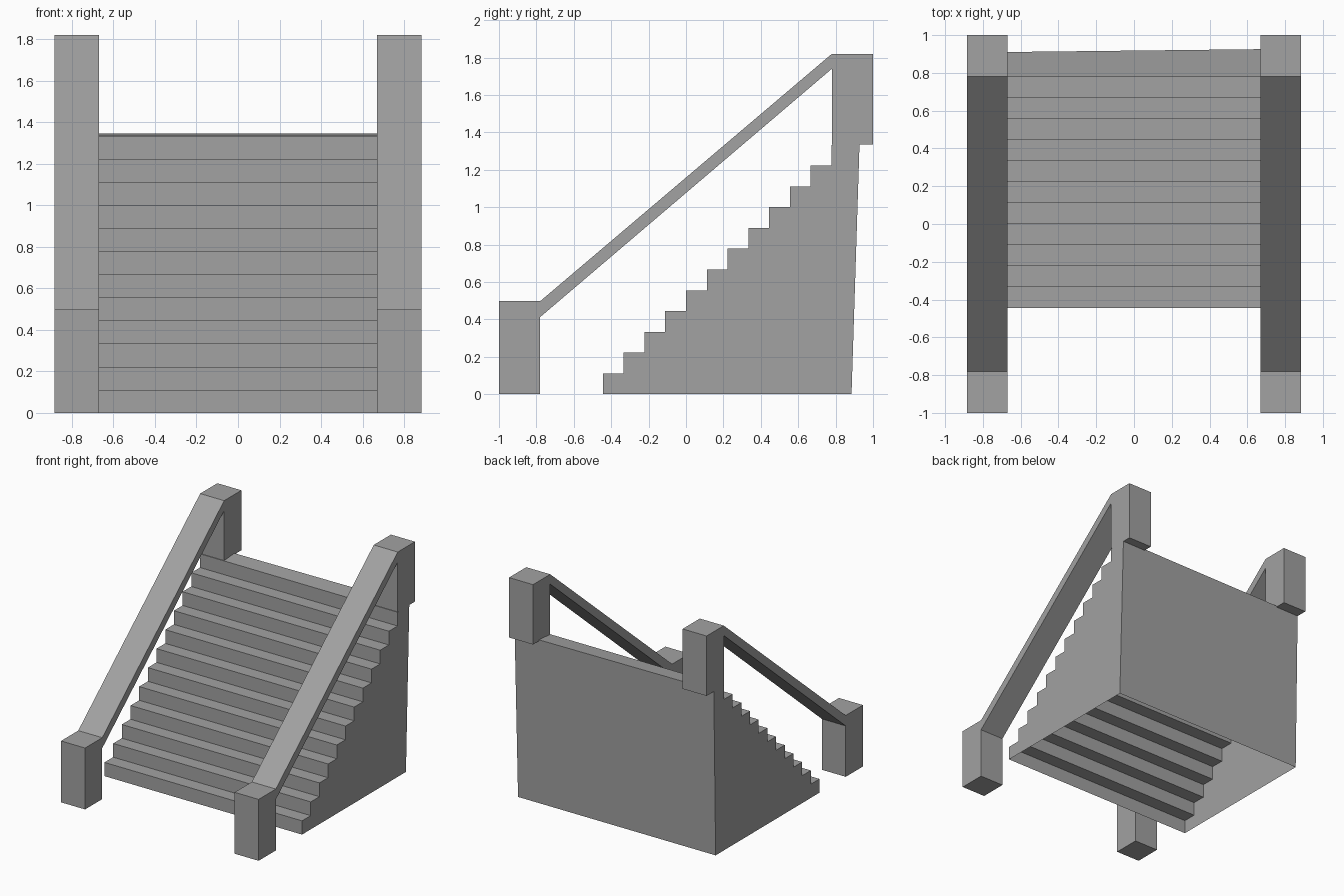
import bpy
import bmesh

cube = bpy.data.objects.get("Cube")
if cube:
    bpy.data.objects.remove(cube, do_unlink=True)

# One plain stone grey
stone = bpy.data.materials.new("stone grey")
stone.use_nodes = True
GREY = (0.36, 0.36, 0.36, 1)
stone.diffuse_color = GREY
stone.node_tree.nodes["Principled BSDF"].inputs["Base Color"].default_value = GREY

HALF_WIDTH = 0.885
RAIL_INNER = 0.67
STEPS = 12
STEP = 1 / 9          # rise and run are equal
FRONT = -4 / 9        # y of the first riser


def extrude_profile(name, left, right, x0, x1, open_bottom=False):
    """Join two matching (y, z) outlines, one at x0 and one at x1."""
    bm = bmesh.new()
    a = [bm.verts.new((x0, y, z)) for y, z in left]
    b = [bm.verts.new((x1, y, z)) for y, z in right]
    bm.faces.new(a)
    bm.faces.new(b[::-1])
    n = len(a)
    for i in range(n):
        j = (i + 1) % n
        face = (a[j], a[i], b[i], b[j])
        if not (open_bottom and j == 0):
            bm.faces.new(face)
    bmesh.ops.recalc_face_normals(bm, faces=bm.faces)
    mesh = bpy.data.meshes.new(name)
    bm.to_mesh(mesh)
    bm.free()
    mesh.materials.append(stone)
    obj = bpy.data.objects.new(name, mesh)
    bpy.context.collection.objects.link(obj)
    return obj


def stair_outline(back_top):
    """Zigzag of risers and treads, closed by a slightly leaning back."""
    pts = []
    for i in range(STEPS):
        y = FRONT + i * STEP
        pts += [(y, i * STEP), (y, (i + 1) * STEP)]
    return pts + [(back_top, 1.345), (0.885, 0)]


# Hollow staircase, open underneath, with a slightly skewed back edge
extrude_profile("staircase", stair_outline(0.908), stair_outline(0.928),
                -HALF_WIDTH, HALF_WIDTH, open_bottom=True)

# Banisters: low front post, sloping rail and high rear post in one outline
banister = [(-1, 0), (-1, 0.497), (-0.78, 0.497), (0.78, 1.82), (1, 1.82),
            (1, 1.335), (0.78, 1.335), (0.78, 1.74), (-0.78, 0.412), (-0.78, 0)]
for side, sign in (("left", 1), ("right", -1)):
    extrude_profile(side + "_banister", banister, banister,
                    sign * RAIL_INNER, sign * HALF_WIDTH)
